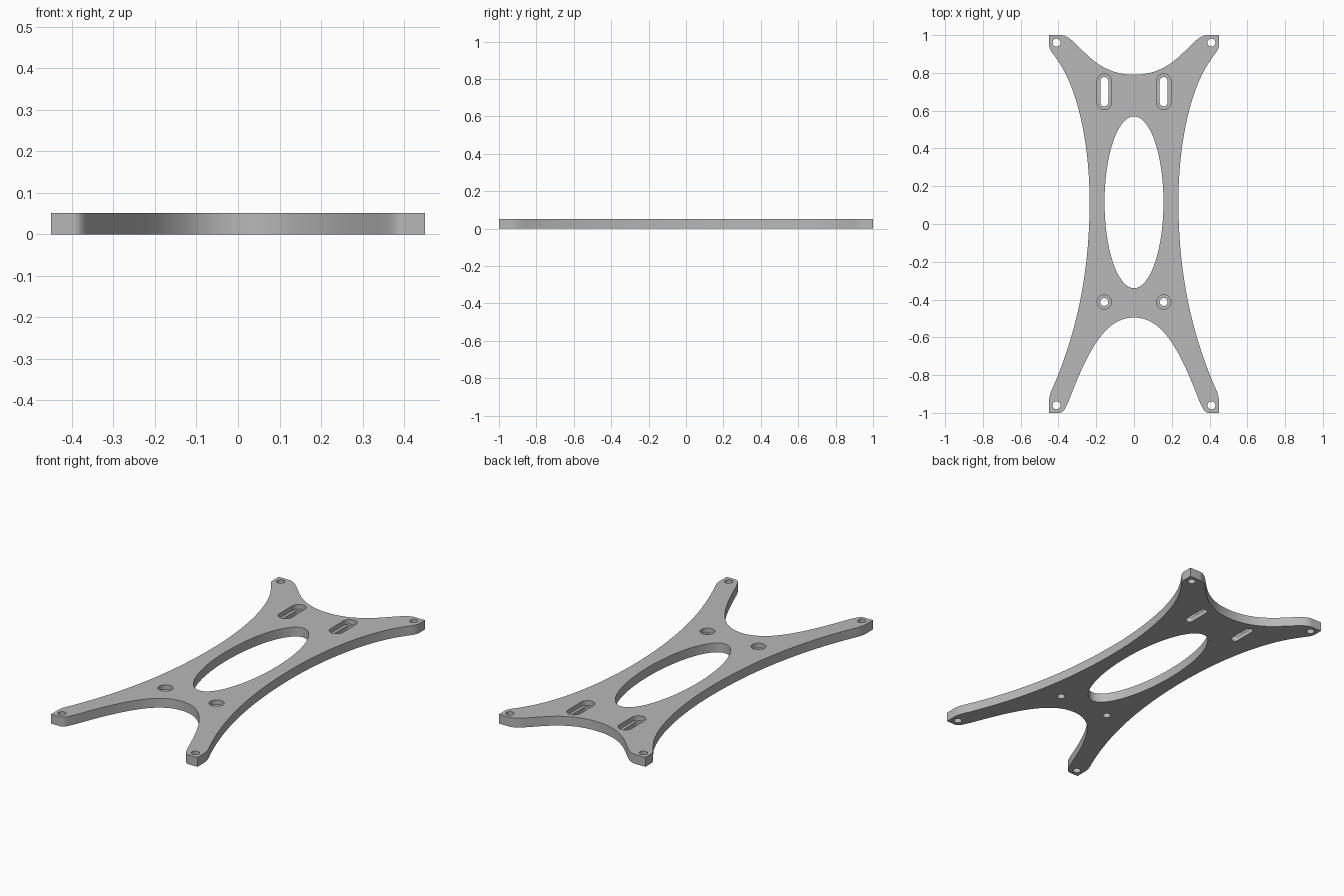
import bpy
import bmesh
import math
from mathutils import Vector
from mathutils.geometry import interpolate_bezier

if "Cube" in bpy.data.objects:
    bpy.data.objects.remove(bpy.data.objects["Cube"], do_unlink=True)

THICK = 0.052
LEDGE = 0.026
BORE_R = 0.021
RECESS_R = 0.038

# One colour for the whole plate
grey = bpy.data.materials.new("plain_grey")
grey.use_nodes = True
colour = (0.48, 0.48, 0.48, 1)
grey.diffuse_color = colour
grey.node_tree.nodes["Principled BSDF"].inputs["Base Color"].default_value = colour

# Right half of the outline: (handle, handle, end) curves or (end,) straight lines
START = (0, 0.79)
HALF = [
    ((0.17, 0.79), (0.25, 0.90), (0.31, 0.955)),
    ((0.335, 0.98), (0.36, 1.0), (0.39, 1.0)),
    ((0.45, 1.0),),
    ((0.45, 0.95),),
    ((0.45, 0.92), (0.425, 0.90), (0.40, 0.86)),
    ((0.29, 0.70), (0.235, 0.40), (0.235, 0.12)),
    ((0.235, -0.25), (0.30, -0.55), (0.41, -0.82)),
    ((0.43, -0.87), (0.45, -0.90), (0.45, -0.94)),
    ((0.45, -1.0),),
    ((0.395, -1.0),),
    ((0.37, -1.0), (0.36, -0.965), (0.345, -0.935)),
    ((0.24, -0.66), (0.15, -0.495), (0, -0.495)),
]


def outline():
    pts = [Vector(START)]
    for seg in HALF:
        if len(seg) == 1:
            pts.append(Vector(seg[0]))
        else:
            h1, h2, end = (Vector(p) for p in seg)
            pts += interpolate_bezier(pts[-1], h1, h2, end, 18)[1:]
    half = [(p.x, p.y) for p in pts]
    return half + [(-x, y) for x, y in reversed(half[1:-1])]


def ellipse(cx, cy, rx, ry, n):
    return [(cx + rx * math.cos(math.tau * i / n),
             cy + ry * math.sin(math.tau * i / n)) for i in range(n)]


def slot(cx, cy, reach, r, n=16):
    # Two half circles joined by straight sides
    pts = []
    for side in (1, -1):
        for i in range(n + 1):
            a = math.pi * i / n
            pts.append((cx + side * r * math.cos(a),
                        cy + side * (reach + r * math.sin(a))))
    return pts


bm = bmesh.new()


def ring(points, z):
    verts = [bm.verts.new((x, y, z)) for x, y in points]
    edges = [bm.edges.new((v, verts[i - 1])) for i, v in enumerate(verts)]
    return verts, edges


def bridge(a, b):
    for i in range(len(a)):
        bm.faces.new((a[i - 1], a[i], b[i], b[i - 1]))


low_edges, high_edges = [], []


def wall(points):
    # Straight wall through the full thickness
    low, e0 = ring(points, 0)
    high, e1 = ring(points, THICK)
    bridge(low, high)
    low_edges.extend(e0)
    high_edges.extend(e1)


def stepped_wall(inner, outer):
    # Narrow bore below, wide recess above, flat ledge between
    low, e0 = ring(inner, 0)
    ledge_in, _ = ring(inner, LEDGE)
    ledge_out, _ = ring(outer, LEDGE)
    high, e1 = ring(outer, THICK)
    bridge(low, ledge_in)
    bridge(ledge_in, ledge_out)
    bridge(ledge_out, high)
    low_edges.extend(e0)
    high_edges.extend(e1)


# Outer edge and the large central opening
wall(outline())
wall(ellipse(0, 0.115, 0.156, 0.455, 96))

for side in (-1, 1):
    # Corner screw holes
    for end in (-1, 1):
        wall(ellipse(side * 0.41, end * 0.96, BORE_R, BORE_R, 32))
    # Recessed round holes and recessed slots
    stepped_wall(ellipse(side * 0.157, -0.413, BORE_R, BORE_R, 32),
                 ellipse(side * 0.157, -0.413, RECESS_R, RECESS_R, 32))
    stepped_wall(slot(side * 0.157, 0.70, 0.057, BORE_R),
                 slot(side * 0.157, 0.70, 0.057, RECESS_R))

# Flat top and bottom
for edges in (low_edges, high_edges):
    bmesh.ops.triangle_fill(bm, edges=edges, use_beauty=True, normal=(0, 0, 1))
bmesh.ops.recalc_face_normals(bm, faces=bm.faces[:])

mesh = bpy.data.meshes.new("mounting_plate")
bm.to_mesh(mesh)
bm.free()
mesh.materials.append(grey)
plate = bpy.data.objects.new("mounting_plate", mesh)
bpy.context.collection.objects.link(plate)

# Smooth curved walls, crisp rims
bpy.ops.object.select_all(action='DESELECT')
plate.select_set(True)
bpy.context.view_layer.objects.active = plate
bpy.ops.object.shade_smooth_by_angle(angle=math.radians(30))
